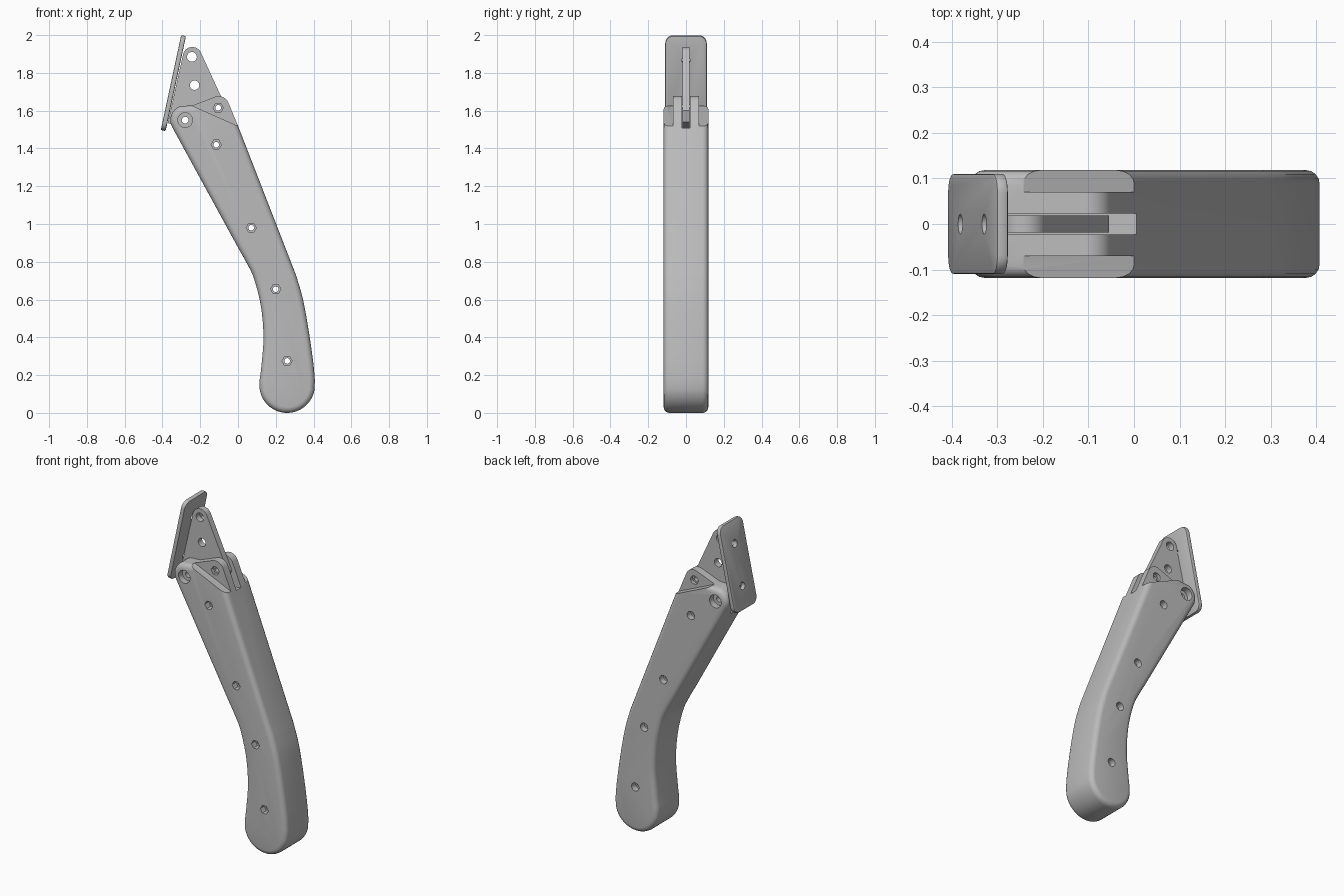
import bpy, bmesh, math
from mathutils import Matrix, Vector

if "Cube" in bpy.data.objects:
    bpy.data.objects.remove(bpy.data.objects["Cube"])

grey = bpy.data.materials.new("light_grey")
grey.diffuse_color = (0.5, 0.5, 0.5, 1)
grey.use_nodes = True
grey.node_tree.nodes["Principled BSDF"].inputs["Base Color"].default_value = grey.diffuse_color


def arc(cx, cz, r, a0, a1, n):
    """Points of an arc in the xz plane, angles in degrees."""
    return [(cx + r * math.cos(math.radians(a0 + (a1 - a0) * i / n)),
             cz + r * math.sin(math.radians(a0 + (a1 - a0) * i / n))) for i in range(n + 1)]


def circle(cx, cz, r, n=24):
    return arc(cx, cz, r, 0, 360, n)[:-1]


def curve(pts, steps=5):
    """Smooth open curve through the points."""
    p = [Vector(q) for q in pts]
    p = [2 * p[0] - p[1]] + p + [2 * p[-1] - p[-2]]
    out = []
    for i in range(1, len(p) - 2):
        a, b, c, d = p[i - 1:i + 3]
        for k in range(steps):
            t = k / steps
            out.append(tuple(0.5 * (2 * b + (c - a) * t + (2 * a - 5 * b + 4 * c - d) * t * t
                                    + (3 * b - a - 3 * c + d) * t ** 3)))
    return out + [tuple(p[-2])]


def solid(name, pts, y0, y1, bevel=0, segments=4):
    """Extrude an xz outline from y0 to y1 and round both rims."""
    bm = bmesh.new()
    face = bm.faces.new([bm.verts.new((x, y0, z)) for x, z in pts])
    new = bmesh.ops.extrude_face_region(bm, geom=[face])["geom"]
    for v in new:
        if isinstance(v, bmesh.types.BMVert):
            v.co.y = y1
    bmesh.ops.recalc_face_normals(bm, faces=bm.faces)
    if bevel:
        rim = [e for e in bm.edges if abs(e.verts[0].co.y - e.verts[1].co.y) < 1e-6]
        bmesh.ops.bevel(bm, geom=rim, offset=bevel, segments=segments, profile=0.5,
                        affect='EDGES', clamp_overlap=False)
    bmesh.ops.recalc_face_normals(bm, faces=bm.faces)
    mesh = bpy.data.meshes.new(name)
    bm.to_mesh(mesh)
    bm.free()
    mesh.materials.append(grey)
    ob = bpy.data.objects.new(name, mesh)
    bpy.context.collection.objects.link(ob)
    return ob


def cut(target, pts, y0, y1):
    """Subtract an extruded outline from the target."""
    cutter = solid("cutter", pts, y0, y1)
    cutter.hide_render = True
    mod = target.modifiers.new("cut", 'BOOLEAN')
    mod.operation, mod.solver, mod.object = 'DIFFERENCE', 'EXACT', cutter
    bpy.context.view_layer.objects.active = target
    bpy.ops.object.modifier_apply(modifier=mod.name)
    bpy.data.objects.remove(cutter)


def smooth(ob):
    bpy.ops.object.select_all(action='DESELECT')
    ob.select_set(True)
    bpy.context.view_layer.objects.active = ob
    bpy.ops.object.shade_smooth_by_angle(angle=math.radians(32))


HALF = 0.118
PIVOT = (-0.28, 1.55)

# Handle: rounded butt, swept back, hinge tab on top, swept belly
outline = arc(0.26, 0.147, 0.147, 190, 350, 24)
outline += curve([(0.407, 0.17), (0.398, 0.27), (0.372, 0.45), (0.342, 0.61), (0.307, 0.73)])
outline += [(0.0, 1.52)]
outline += arc(-0.102, 1.622, 0.055, 22, 108, 8)
outline += [(-0.24, 1.628)]
outline += arc(-0.28, 1.55, 0.078, 108, 208, 10)
outline += curve([(0.0, 0.875), (0.045, 0.795), (0.085, 0.71), (0.122, 0.56),
                  (0.135, 0.4), (0.124, 0.25), (0.114, 0.17)])
handle = solid("handle", outline, -HALF, HALF, 0.03)

# Lowered shoulders either side of the hinge tab
for side in (-1, 1):
    cut(handle, [(-0.242, 1.626), (0.002, 1.518), (0.1, 1.55), (0.1, 1.8), (-0.242, 1.8)],
        *sorted((side * 0.07, side * 0.2)))

# Slot for the blade
cut(handle, [(-0.45, 1.42), (0.02, 1.51), (0.1, 1.8), (-0.45, 1.8)], -0.0225, 0.0225)

# Screw holes with hexagonal front pockets and round back pockets
for x, z, inner in [(-0.105, 1.615, 0.05), (-0.115, 1.42, 0.08), (0.07, 0.98, 0.08),
                    (0.2, 0.655, 0.08), (0.26, 0.275, 0.08)]:
    cut(handle, circle(x, z, 0.015), -0.2, 0.2)
    cut(handle, circle(x, z, 0.027, 6), -0.2, -inner)
    cut(handle, circle(x, z, 0.025), inner, 0.2)

# Pivot hole
cut(handle, circle(*PIVOT, 0.018), -0.2, 0.2)
for side in (-1, 1):
    cut(handle, circle(*PIVOT, 0.039), *sorted((side * 0.08, side * 0.2)))
smooth(handle)

# Blade: triangular hinge plate in the slot
blade = solid("blade", arc(-0.242, 1.887, 0.05, 26, 168, 12)
              + [(-0.372, 1.535)] + arc(*PIVOT, 0.06, 210, 285, 6)
              + [(-0.07, 1.54), (-0.055, 1.6)], -0.019, 0.019)
for x, z, r in [(-0.244, 1.885, 0.026), (-0.23, 1.735, 0.025),
                (*PIVOT, 0.018), (-0.105, 1.615, 0.015)]:
    cut(blade, circle(x, z, r), -0.1, 0.1)
smooth(blade)

# Back plate: rounded rectangle with two holes, leaning forward
w, h, r = 0.11, 0.257, 0.042
corners = []
for sx, sz, a in [(1, 1, 0), (-1, 1, 90), (-1, -1, 180), (1, -1, 270)]:
    corners += arc(sx * (w - r), sz * (h - r), r, a, a + 90, 8)
plate = solid("back_plate", corners, -0.013, 0.013, 0.006, 2)
for z in (-0.125, 0.125):
    cut(plate, circle(0, z, 0.022), -0.1, 0.1)
plate.data.transform(Matrix.Translation((-0.342, 0, 1.746))
                     @ Matrix.Rotation(math.radians(12.1), 4, 'Y')
                     @ Matrix.Rotation(math.radians(90), 4, 'Z'))
smooth(plate)
